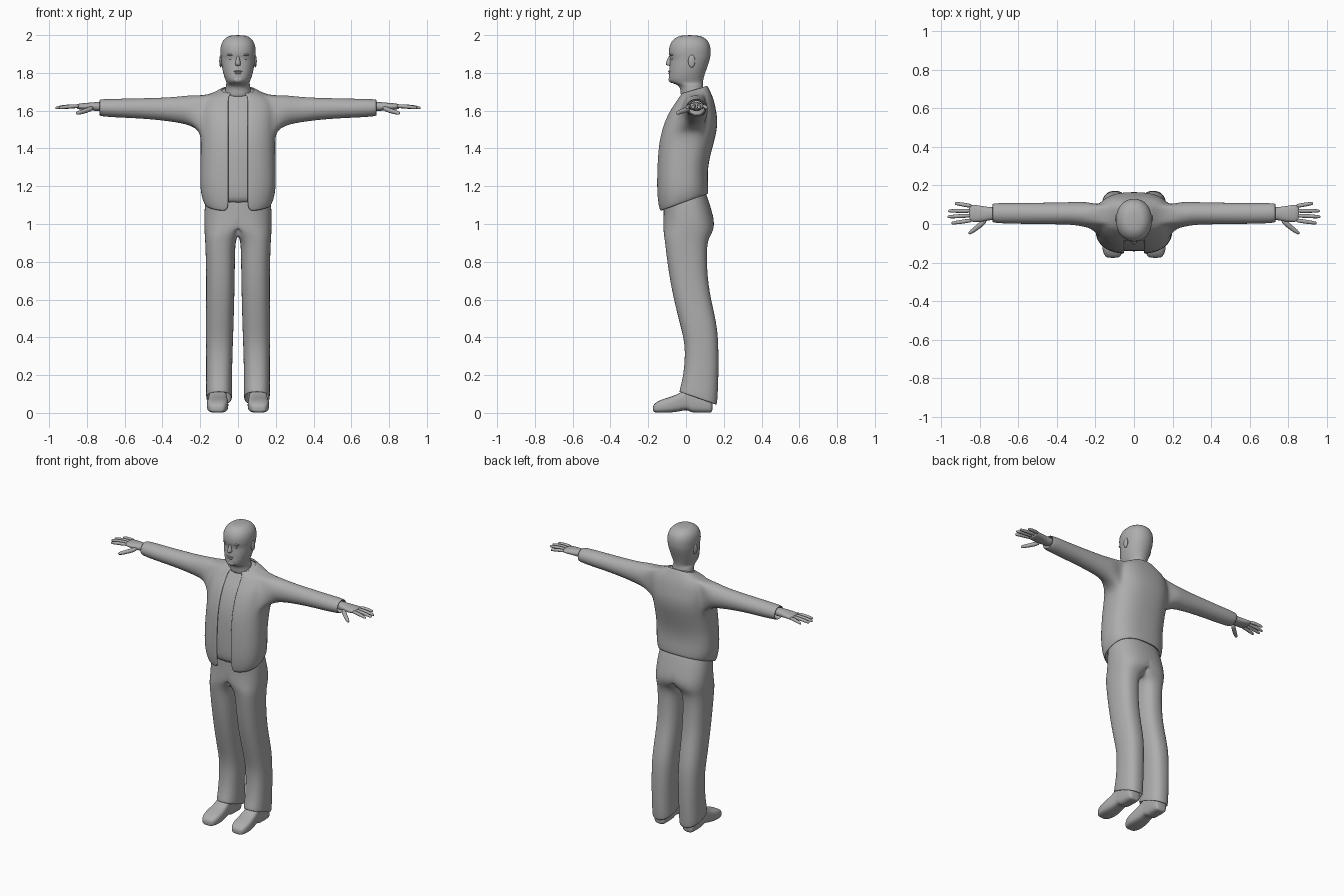
import bpy, bmesh
from math import sin, cos, pi, copysign
from mathutils import Vector

if "Cube" in bpy.data.objects:
    bpy.data.objects.remove(bpy.data.objects["Cube"])

GREY = (0.42, 0.42, 0.42, 1)
grey = bpy.data.materials.new("plain grey")
grey.use_nodes = True
grey.diffuse_color = GREY
grey.node_tree.nodes["Principled BSDF"].inputs["Base Color"].default_value = GREY


def power(v, p):
    return copysign(abs(v) ** (2 / p), v)


def ring(z, cx, rx, y0, y1, tilt=0, n=24, p=2.3):
    """Level section, starting at the front and going towards +x."""
    cy, ry, pts = (y0 + y1) / 2, (y1 - y0) / 2, []
    for k in range(n):
        t = 2 * pi * k / n
        x, y = cx + rx * power(sin(t), p), cy - ry * power(cos(t), p)
        pts.append(Vector((x, y, z + tilt * (y - cy))))
    return pts


def section(c, u, v, n=12, p=2.3):
    """Section about centre c with half axes u and v."""
    c, u, v = Vector(c), Vector(u), Vector(v)
    return [c + u * power(cos(2 * pi * k / n), p) + v * power(sin(2 * pi * k / n), p)
            for k in range(n)]


def skin(bm, rows, skip=lambda i, j: False):
    n = len(rows[0])
    for i in range(len(rows) - 1):
        for j in range(n):
            if not skip(i, j):
                k = (j + 1) % n
                bm.faces.new((rows[i][j], rows[i][k], rows[i + 1][k], rows[i + 1][j]))


def finish(name, bm, mirror=False, thick=0, levels=2):
    bmesh.ops.delete(bm, geom=[v for v in bm.verts if not v.link_faces], context='VERTS')
    bmesh.ops.recalc_face_normals(bm, faces=bm.faces[:])
    me = bpy.data.meshes.new(name)
    bm.to_mesh(me)
    bm.free()
    me.materials.append(grey)
    for f in me.polygons:
        f.use_smooth = True
    ob = bpy.data.objects.new(name, me)
    bpy.context.collection.objects.link(ob)
    if mirror:
        ob.modifiers.new("Mirror", 'MIRROR').merge_threshold = 0.002
    if thick:
        mod = ob.modifiers.new("Solidify", 'SOLIDIFY')
        mod.thickness, mod.offset = thick, -1
    if levels:
        mod = ob.modifiers.new("Subdivision", 'SUBSURF')
        mod.levels = mod.render_levels = levels
    return ob


def loft(name, rings, **kw):
    bm = bmesh.new()
    rows = [[bm.verts.new(p) for p in r] for r in rings]
    skin(bm, rows)
    bm.faces.new(rows[0])
    bm.faces.new(rows[-1])
    return finish(name, bm, **kw)


def ellipsoid(name, loc, size, mirror=False):
    bm = bmesh.new()
    bmesh.ops.create_uvsphere(bm, u_segments=12, v_segments=8, radius=1)
    for v in bm.verts:
        v.co = Vector(loc) + Vector(a * b for a, b in zip(v.co, size))
    return finish(name, bm, mirror, levels=1)


# Jacket: open torso with sleeves grown out of a gap in each side
N = 28
TORSO = [(1.11, .182, -.145, .12, .36), (1.18, .203, -.16, .118, .2),
         (1.30, .2, -.158, .113, 0), (1.42, .198, -.15, .145, 0),
         (1.49, .2, -.135, .163, 0), (1.55, .2, -.115, .168, 0),
         (1.60, .2, -.09, .16, 0), (1.645, .19, -.062, .15, .05),
         (1.68, .165, -.04, .135, .1), (1.70, .115, -.03, .122, .2),
         (1.715, .088, -.02, .112, .3)]
ARM = [(.25, .05, 1.602, .068, .082), (.31, .055, 1.605, .06, .071),
       (.39, .055, 1.608, .058, .062), (.5, .055, 1.612, .056, .055),
       (.62, .055, 1.613, .055, .051), (.738, .057, 1.616, .053, .047)]
LOW, HIGH = 4, 8


def jacket_gap(i, j):
    front = j in (0, N - 1)
    side = LOW <= i < HIGH and (5 <= j < 9 or 5 <= N - 1 - j < 9)
    return front or side


bm = bmesh.new()
rows = []
for z, rx, y0, y1, tilt in TORSO:
    pts = ring(z, 0, rx, y0, y1, tilt, N, 2.5)
    edge = min(.05, .4 * rx)
    pts[1].x, pts[-1].x = edge, -edge
    rows.append([bm.verts.new(p) for p in pts])
skin(bm, rows, jacket_gap)
border = ([(LOW, j) for j in range(5, 9)] + [(i, 9) for i in range(LOW, HIGH)] +
          [(HIGH, j) for j in range(9, 5, -1)] + [(i, 5) for i in range(HIGH, LOW, -1)])
for s in (1, -1):
    sleeve = [[rows[i][j if s > 0 else N - j] for i, j in border]]
    for x, cy, cz, ry, rz in ARM:
        angles = [pi * (1.25 + k / 8) for k in range(16)]
        sleeve.append([bm.verts.new((s * x, cy + ry * cos(a), cz + rz * sin(a)))
                       for a in angles])
    skin(bm, sleeve)
finish("jacket", bm, thick=.012)

# Shirt under the jacket
loft("shirt", [ring(z + (.02 if i == 0 else 0), 0, rx * .9, y0 + .016, y1 - .014, t, p=2.5)
               for i, (z, rx, y0, y1, t) in enumerate(TORSO)])

# Trousers: one half, with the seam on the middle plane
LEG = [(1.17, 0, .165, -.115, .105, 0), (1.12, 0, .175, -.12, .122, 0),
       (1.05, 0, .18, -.12, .143, 0), (.99, .025, .155, -.122, .153, 0),
       (.945, .075, .102, -.118, .135, 0), (.905, .094, .08, -.112, .112, 0),
       (.8, .093, .077, -.1, .11, 0), (.65, .093, .075, -.077, .12, 0),
       (.47, .097, .074, -.033, .165, 0), (.36, .098, .071, -.003, .172, 0),
       (.23, .1, .069, -.01, .173, 0), (.14, .1, .069, -.024, .17, -.18),
       (.075, .1, .07, -.038, .165, -.35)]
bm = bmesh.new()
rows = []
for z, cx, rx, y0, y1, tilt in LEG:
    pts = ring(z, cx, rx, y0, y1, tilt, p=2.4)
    for q in pts:
        q.x = max(q.x, 0)
    rows.append([bm.verts.new(q) for q in pts])
skin(bm, rows)
seam = [f for f in bm.faces if all(v.co.x < .001 for v in f.verts)]
bmesh.ops.delete(bm, geom=seam, context='FACES')
finish("trousers", bm, mirror=True, thick=.008)

# Shoes, from heel to toe: y, centre x, half width, bottom, top
SHOE = [(.142, .105, .034, .003, .08), (.125, .105, .045, 0, .1), (.07, .106, .047, 0, .13),
        (.025, .106, .047, 0, .14), (.01, .106, .047, .018, .135), (-.04, .107, .053, .006, .1),
        (-.09, .108, .059, 0, .083), (-.135, .109, .056, 0, .07), (-.165, .11, .043, .002, .052),
        (-.176, .11, .028, .008, .036)]
loft("shoe", [section((cx, y, (a + b) / 2), (w, 0, 0), (0, 0, (b - a) / 2), 16, 3.2)
              for y, cx, w, a, b in SHOE], mirror=True)

# Hands
PALM = [(.70, .056, .034, .026), (.745, .054, .034, .025), (.785, .052, .042, .021),
        (.83, .055, .047, .018), (.858, .058, .045, .012)]
loft("palm", [section((x, y, 1.622), (0, w, 0), (0, 0, h)) for x, y, w, h in PALM], mirror=True)


def finger(name, path, r):
    ends = [Vector(p) for p in path]
    side = (ends[-1] - ends[0]).normalized().cross(Vector((0, 0, 1)))
    sizes = [1.15, 1.1, .95, .5]
    loft(name, [section(p, side * r * f, (0, 0, r * f), 8, 2)
                for p, f in zip(ends, sizes)], mirror=True, levels=1)


FINGERS = {"index": (.02, .004, .948), "middle": (.045, .037, .968),
           "ring": (.068, .068, .965), "little": (.092, .108, .93)}
for name, (ya, yb, tip) in FINGERS.items():
    base = .835
    path = [(base + (tip - base) * f, ya + (yb - ya) * f, 1.624 + .006 * f - .016 * f * f)
            for f in (0, .5, .92, 1)]
    finger(name + "_finger", path, .0105)
finger("thumb", [(.765, .025, 1.615), (.80, -.008, 1.602), (.845, -.042, 1.588),
                 (.858, -.051, 1.586)], .0135)

# Head and neck
HEAD = [(1.66, .075, -.03, .1), (1.70, .068, -.028, .095), (1.735, .065, -.035, .09),
        (1.747, .06, -.082, .09), (1.765, .068, -.093, .092), (1.80, .08, -.09, .102),
        (1.84, .087, -.088, .117), (1.875, .091, -.083, .128), (1.895, .093, -.092, .131),
        (1.93, .095, -.092, .132), (1.962, .087, -.082, .123), (1.986, .067, -.058, .1),
        (2.0, .04, -.025, .065)]
loft("head", [ring(z, 0, rx, a, b, p=2.15) for z, rx, a, b in HEAD])

# Face
NOSE = [(1.895, .008, -.092, -.06), (1.87, .011, -.1, -.06), (1.848, .018, -.114, -.06),
        (1.836, .015, -.102, -.06)]
loft("nose", [ring(z, 0, rx, a, b, n=8, p=2) for z, rx, a, b in NOSE], levels=1)
ellipsoid("upper_lip", (0, -.084, 1.808), (.026, .011, .005))
ellipsoid("lower_lip", (0, -.084, 1.798), (.022, .011, .006))
ellipsoid("chin", (0, -.078, 1.765), (.03, .015, .018))
ellipsoid("eye", (.036, -.069, 1.876), (.014, .01, .007), True)
ellipsoid("brow", (.036, -.074, 1.896), (.024, .013, .006), True)
ear = ellipsoid("ear", (.091, .03, 1.862), (.009, .02, .034), True)
